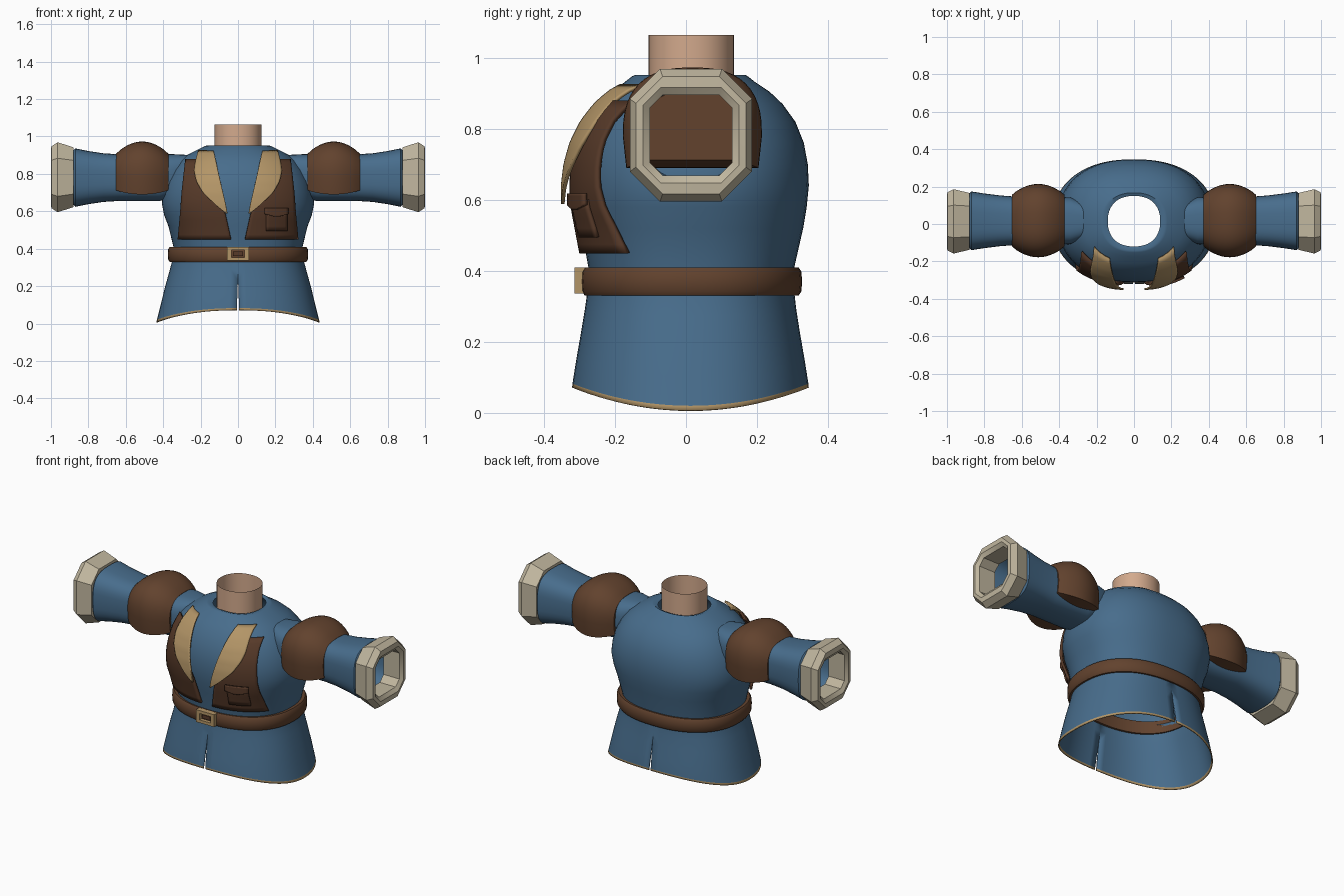
import bpy, bmesh, math

if "Cube" in bpy.data.objects:
    bpy.data.objects.remove(bpy.data.objects["Cube"])


def material(name, rgb):
    m = bpy.data.materials.new(name)
    m.diffuse_color = (*rgb, 1)
    m.use_nodes = True
    m.node_tree.nodes["Principled BSDF"].inputs["Base Color"].default_value = m.diffuse_color
    return m


BLUE = material("blue cloth", (0.064, 0.152, 0.262))
LEATHER = material("brown leather", (0.122, 0.055, 0.027))
VEST = material("dark brown vest", (0.095, 0.042, 0.022))
CREAM = material("cream cuff", (0.53, 0.47, 0.345))
TAN = material("tan trim", (0.45, 0.30, 0.135))
SKIN = material("skin", (0.65, 0.40, 0.265))


def make(name, verts, faces, mats, angle=40, mirror=False, thick=0):
    me = bpy.data.meshes.new(name)
    me.from_pydata(verts, [], faces)
    bm = bmesh.new()
    bm.from_mesh(me)
    bmesh.ops.recalc_face_normals(bm, faces=bm.faces)
    bm.to_mesh(me)
    bm.free()
    ob = bpy.data.objects.new(name, me)
    bpy.context.collection.objects.link(ob)
    for m in mats:
        me.materials.append(m)
    if thick:
        mod = ob.modifiers.new("thickness", 'SOLIDIFY')
        mod.thickness, mod.offset = thick, 0
    if mirror:
        ob.modifiers.new("mirror", 'MIRROR').use_clip = False
    bpy.ops.object.select_all(action='DESELECT')
    ob.select_set(True)
    bpy.context.view_layer.objects.active = ob
    bpy.ops.object.shade_smooth_by_angle(angle=math.radians(angle))
    return ob


def loft(name, rings, mats, wrap=True, loop=False, caps=False, **kw):
    """Skin a list of equal-length point rings."""
    n, r = len(rings[0]), len(rings)
    faces = []
    for i in range(r if loop else r - 1):
        for j in range(n if wrap else n - 1):
            a, b = i * n, ((i + 1) % r) * n
            k = (j + 1) % n
            faces.append((a + j, a + k, b + k, b + j))
    if caps:
        faces += [tuple(range(n)), tuple(range((r - 1) * n, r * n))]
    return make(name, [p for ring in rings for p in ring], faces, mats, **kw)


def lerp(table, x):
    """Interpolate rows of (key, values...) at key x."""
    if x <= table[0][0]:
        return table[0][1:]
    for p, q in zip(table, table[1:]):
        if x <= q[0]:
            t = (x - p[0]) / (q[0] - p[0])
            return tuple(u + (v - u) * t for u, v in zip(p[1:], q[1:]))
    return table[-1][1:]


def sup(t, p):
    """Point on a unit superellipse."""
    c, s = math.cos(t), math.sin(t)
    return (math.copysign(abs(c) ** (2 / p), c), math.copysign(abs(s) ** (2 / p), s))


def oval(a, yf, yb, z, p=2.3, n=64):
    return [(a * u, (yf + yb) / 2 + (yb - yf) / 2 * v, z)
            for u, v in (sup(2 * math.pi * i / n, p) for i in range(n))]


# Torso: height, half width, front y, back y
BODY = [(0.37, 0.34, -0.27, 0.30), (0.41, 0.345, -0.275, 0.305), (0.52, 0.372, -0.295, 0.33),
        (0.58, 0.395, -0.306, 0.34), (0.64, 0.407, -0.311, 0.346), (0.70, 0.40, -0.309, 0.343),
        (0.76, 0.384, -0.298, 0.332), (0.82, 0.353, -0.275, 0.308), (0.87, 0.313, -0.243, 0.272),
        (0.905, 0.265, -0.21, 0.235), (0.93, 0.215, -0.175, 0.197), (0.948, 0.178, -0.152, 0.174)]
rings = [oval(a, f, b, z) for z, a, f, b in BODY]
rings += [oval(0.165, -0.142, 0.167, 0.952), oval(0.14, -0.12, 0.15, 0.945)]
loft("torso", rings, [BLUE])

# Open neck tube
loft("neck", [oval(0.125, -0.105, 0.135, z, 2.1, 40) for z in (0.92, 1.0, 1.065)], [SKIN])

# Skirt half with front and back slits and a tan hem
SKIRT = [(0.0, 0.435, -0.325, 0.35), (0.1, 0.41, -0.315, 0.34), (0.2, 0.386, -0.297, 0.322),
         (0.32, 0.352, -0.277, 0.303), (0.4, 0.34, -0.27, 0.30)]
rows = []
for f in (0, 0.035, 0.25, 0.5, 0.7, 0.85, 1):
    row = []
    for i in range(41):
        u, v = sup(math.pi * (i / 40 - 0.5), 2.3)
        z0 = 0.006 + 0.065 * v * v
        z = z0 + (0.385 - z0) * f
        a, yf, yb = lerp(SKIRT, z)
        gap = max(0, 0.25 - z) * 0.035
        row.append((max(a * u, gap), (yf + yb) / 2 + (yb - yf) / 2 * v, z))
    rows.append(row)
skirt = loft("skirt", rows, [BLUE, TAN], wrap=False, mirror=True, thick=0.006)
for i in range(40):
    skirt.data.polygons[i].material_index = 1

# Belt with rounded section
SECTION = [(-0.03, 0.333), (-0.008, 0.330), (0, 0.342), (0.002, 0.37), (0, 0.398),
           (-0.008, 0.41), (-0.03, 0.407)]
loft("belt", [oval(0.373 + d, -0.293 - d, 0.325 + d, z) for d, z in SECTION], [LEATHER], loop=True)


def boxes(name, specs, mat):
    verts, faces = [], []
    for x0, x1, y0, y1, z0, z1 in specs:
        o = len(verts)
        verts += [(x, y, z) for x in (x0, x1) for y in (y0, y1) for z in (z0, z1)]
        faces += [tuple(o + i for i in f) for f in
                  ((0, 1, 3, 2), (4, 6, 7, 5), (0, 4, 5, 1), (2, 3, 7, 6), (0, 2, 6, 4), (1, 5, 7, 3))]
    return make(name, verts, faces, [mat], angle=20)


# Buckle frame and its leather keeper
Y = (-0.314, -0.285)
boxes("buckle", [(-0.06, -0.036, *Y, 0.336, 0.41), (0.036, 0.06, *Y, 0.336, 0.41),
                 (-0.036, 0.036, *Y, 0.336, 0.354), (-0.036, 0.036, *Y, 0.392, 0.41)], TAN)
boxes("buckle_keeper", [(-0.026, 0.026, -0.304, -0.285, 0.362, 0.384)], VEST)


def front(x, z, off):
    """Front surface of the torso pushed outward by off."""
    a, yf, yb = lerp(BODY, z)
    r = min(abs(x) / (a + off), 0.985)
    return (yf + yb) / 2 - ((yb - yf) / 2 + off) * (1 - r ** 2.3) ** (1 / 2.3)


def patch(name, edges, mat, off, thick, mirror=True, rows=16, cols=14):
    """Cloth panel lying over the chest; edges = (z, inner x, outer x), off = (bottom, top)."""
    z0, z1 = edges[0][0], edges[-1][0]
    grid = []
    for i in range(rows + 1):
        t = i / rows
        z = z0 + (z1 - z0) * t
        xi, xo = lerp(edges, z)
        o = off[0] + (off[1] - off[0]) * t
        xs = [xi + (xo - xi) * j / cols for j in range(cols + 1)]
        grid.append([(x, front(x, z, o), z) for x in xs])
    return loft(name, grid, [mat], wrap=False, mirror=mirror, thick=thick)


# Vest panels, lapels and one chest pocket
patch("vest_panel", [(0.45, 0.037, 0.318), (0.59, 0.068, 0.306), (0.70, 0.12, 0.298),
                     (0.80, 0.17, 0.287), (0.875, 0.20, 0.278)], VEST, (0.012, 0.02), 0.014)
patch("lapel", [(0.588, 0.056, 0.062), (0.63, 0.064, 0.115), (0.70, 0.08, 0.188),
                (0.76, 0.094, 0.222), (0.81, 0.105, 0.233), (0.87, 0.118, 0.225),
                (0.922, 0.13, 0.212)], TAN, (0.042, 0.02), 0.01, rows=22)
patch("pocket", [(0.495, 0.15, 0.262), (0.60, 0.15, 0.262)], VEST, (0.024, 0.026), 0.012,
      mirror=False, rows=4, cols=8)
patch("pocket_flap", [(0.572, 0.195, 0.215), (0.585, 0.142, 0.268), (0.618, 0.142, 0.268)],
      VEST, (0.036, 0.032), 0.012, mirror=False, rows=7, cols=8)


def arm_ring(x, hy, hz, zc=0.78, p=3.0, n=40):
    return [(x, 0.017 + hy * u, zc + hz * v)
            for u, v in (sup(2 * math.pi * i / n, p) for i in range(n))]


# Flared sleeves
SLEEVE = [(0.24, 0.08, 0.06, 0.84), (0.34, 0.125, 0.115, 0.79), (0.42, 0.128, 0.125, 0.78),
          (0.64, 0.13, 0.125, 0.78), (0.72, 0.136, 0.13, 0.78), (0.80, 0.146, 0.142, 0.78),
          (0.87, 0.157, 0.156, 0.78), (0.885, 0.14, 0.14, 0.78)]
loft("sleeve", [arm_ring(*s) for s in SLEEVE], [BLUE], mirror=True)

# Puffed upper arm guards, flat underneath
rings = []
for i in range(13):
    t = i / 12
    bulge = math.sin(math.pi * t) ** 0.8
    hy, hz = 0.138 + 0.058 * bulge, 0.127 + 0.066 * bulge
    x, zb = 0.372 + 0.28 * t, 0.712 - 0.022 * bulge
    arc = [sup(math.pi * k / 24, 2.6) for k in range(25)]
    ring = [(x, 0.018 + hy * u, 0.78 + hz * v) for u, v in arc]
    ring += [(x, 0.018 - hy * 0.95, zb), (x, 0.018 + hy * 0.95, zb)]
    rings.append(ring)
loft("arm_guard", rings, [LEATHER], caps=True, mirror=True)


def octagon(x, hy, hz, c):
    pts = [(hy, -hz + c), (hy, hz - c), (hy - c, hz), (c - hy, hz),
           (-hy, hz - c), (-hy, c - hz), (c - hy, -hz), (hy - c, -hz)]
    return [(x, 0.014 + y, 0.782 + z) for y, z in pts]


# Chunky chamfered cuffs
CUFF = [(0.88, 0.152, 0.160, 0.07), (0.965, 0.172, 0.187, 0.085), (0.998, 0.155, 0.165, 0.075),
        (1.0, 0.135, 0.135, 0.05), (0.985, 0.115, 0.113, 0.035), (0.88, 0.115, 0.113, 0.035)]
loft("cuff", [octagon(*c) for c in CUFF], [CREAM], loop=True, angle=30, mirror=True)
